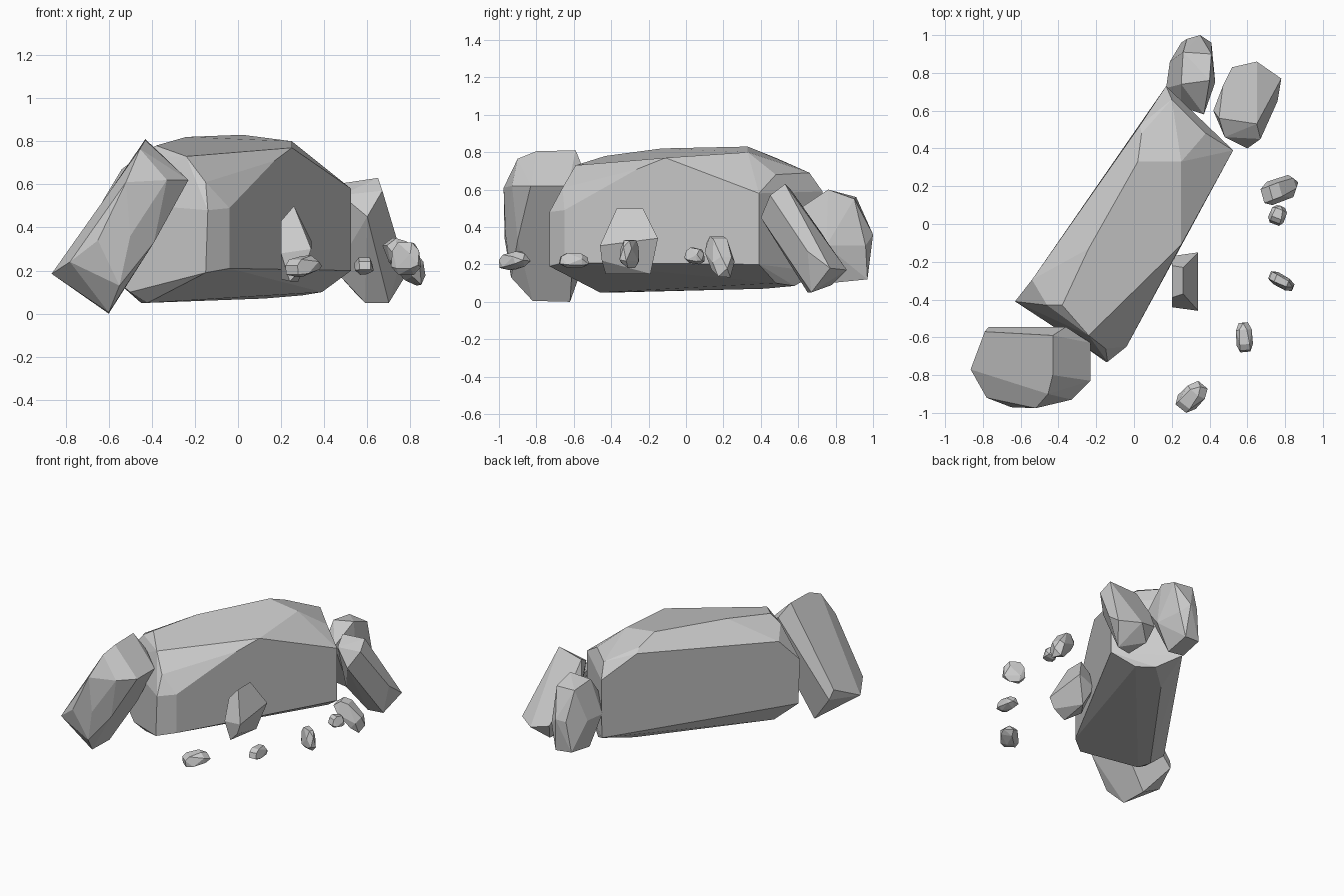
import bpy, bmesh
from math import radians
from mathutils import Vector, Matrix


def rock(name, pts):
    """Flat-faced stone: convex hull of its corners, near-coplanar facets merged."""
    bm = bmesh.new()
    for p in pts:
        bm.verts.new(p)
    bmesh.ops.convex_hull(bm, input=bm.verts)
    loose = [v for v in bm.verts if not v.link_faces]
    bmesh.ops.delete(bm, geom=loose, context='VERTS')
    bmesh.ops.dissolve_limit(bm, angle_limit=radians(8), verts=bm.verts, edges=bm.edges)
    bmesh.ops.recalc_face_normals(bm, faces=bm.faces)
    me = bpy.data.meshes.new(name)
    bm.to_mesh(me)
    bm.free()
    ob = bpy.data.objects.new(name, me)
    bpy.context.collection.objects.link(ob)
    return ob


def pebble(name, lo, hi, aspect, yaw, pitch=0):
    """Box-like chipped stone, turned and then fitted to a bounding box."""
    chip = [(-1, -.6, -.5), (-1, .6, -.5), (-.9, .6, .5), (-.9, -.6, .5),
            (-.5, -1, -.6), (-.5, 1, -.5), (.5, -1, .3), (.5, .9, .4), (.5, -.9, -.6),
            (-.5, -.6, 1), (-.5, .6, 1), (.5, -.4, 1), (.5, .5, .95),
            (-.5, -.3, -1), (.5, .3, -1), (-.4, .5, -1),
            (1, -.6, -.4), (1, .5, -.5), (.95, 0, .5)]
    rot = Matrix.Rotation(radians(yaw), 3, 'Z') @ Matrix.Rotation(radians(pitch), 3, 'Y')
    pts = [rot @ Vector([a * b for a, b in zip(p, aspect)]) for p in chip]
    mn = [min(p[i] for p in pts) for i in range(3)]
    mx = [max(p[i] for p in pts) for i in range(3)]
    rock(name, [[lo[i] + (p[i] - mn[i]) / (mx[i] - mn[i]) * (hi[i] - lo[i])
                 for i in range(3)] for p in pts])


# Large central boulder, running diagonally
rock("main_boulder", [
    (-.04, -.65, .49), (.17, -.26, .71), (.25, -.11, .77), (.525, .39, .58),  # right side, top
    (-.04, -.65, .21), (.525, .39, .20),                                      # right side, bottom
    (-.14, -.73, .48), (-.15, -.73, .19), (-.15, -.66, .61), (-.24, -.59, .73),  # nose
    (-.63, -.41, .52), (-.61, -.42, .19), (-.46, -.43, .73), (-.38, -.43, .78),
    (-.54, -.295, .67), (.03, .52, .74),                                      # left side, top
    (-.24, -.13, .82), (.02, .33, .83), (.25, .33, .80), (.04, .48, .77),     # crown
    (.17, .73, .59), (.18, .71, .16), (.20, .66, .69), (.38, .48, .68),       # back end
    (-.42, -.46, .05), (-.45, -.37, .05), (-.50, -.48, .10),
    (.39, .48, .10), (.30, .58, .085), (.12, .42, .07)])                      # underside

# Front slab leaning against the boulder
rock("front_leaning_rock", [
    (-.43, -.59, .81), (-.43, -.80, .805), (-.455, -.90, .765), (-.36, -.545, .70),
    (-.23, -.63, .62), (-.23, -.83, .62), (-.33, -.93, .62), (-.38, -.94, .63),
    (-.52, -.975, .61), (-.65, -.97, .34), (-.50, -.965, .36),
    (-.39, -.90, .33), (-.39, -.60, .33), (-.55, -.935, .13), (-.52, -.62, .11),
    (-.60, -.82, .005), (-.60, -.62, 0), (-.865, -.77, .185), (-.79, -.57, .28),
    (-.78, -.92, .24), (-.77, -.545, .21)])

# Two rocks at the back end
rock("back_leaning_rock", [
    (.45, .56, .60), (.65, .53, .63), (.47, .73, .36), (.52, .83, .20),
    (.65, .86, .17), (.78, .77, .18), (.48, .46, .55), (.60, .40, .45),
    (.67, .45, .57), (.76, .65, .27), (.70, .67, .05), (.59, .65, .05),
    (.45, .60, .20), (.55, .78, .09), (.42, .60, .45)])
rock("back_upright_rock", [
    (.25, .74, .58), (.40, .76, .60), (.26, .91, .56), (.41, .90, .55),
    (.28, .98, .35), (.35, 1.0, .36), (.41, .96, .30), (.37, .97, .12), (.25, .96, .13),
    (.23, .78, .11), (.35, .77, .10), (.17, .72, .34), (.19, .86, .34), (.43, .75, .30),
    (.37, .58, .48), (.25, .62, .42)])

# Small rock on the right flank
rock("side_rock", [
    (.26, -.37, .50), (.26, -.23, .50), (.20, -.39, .43), (.20, -.22, .43),
    (.34, -.15, .34), (.34, -.46, .30), (.31, -.45, .22), (.28, -.19, .15),
    (.24, -.43, .15), (.20, -.17, .30), (.20, -.44, .28), (.20, -.30, .16)])

# Scattered pebbles: low corner, high corner, proportions, yaw, pitch
for i, args in enumerate([
        ((.67, .10, .13), (.87, .26, .35), (1.5, .7, .7), 18, 45),
        ((.71, -.01, .20), (.81, .10, .29), (1, .9, .8), 70, 10),
        ((.71, -.355, .18), (.85, -.25, .33), (1, .45, 1.2), -25, 0),
        ((.54, -.68, .18), (.63, -.52, .26), (1.4, .8, .6), 95, 2),
        ((.22, -1.0, .17), (.39, -.83, .27), (1.1, .75, .65), 50, -15)]):
    pebble(f"pebble_{i + 1}", *args)
